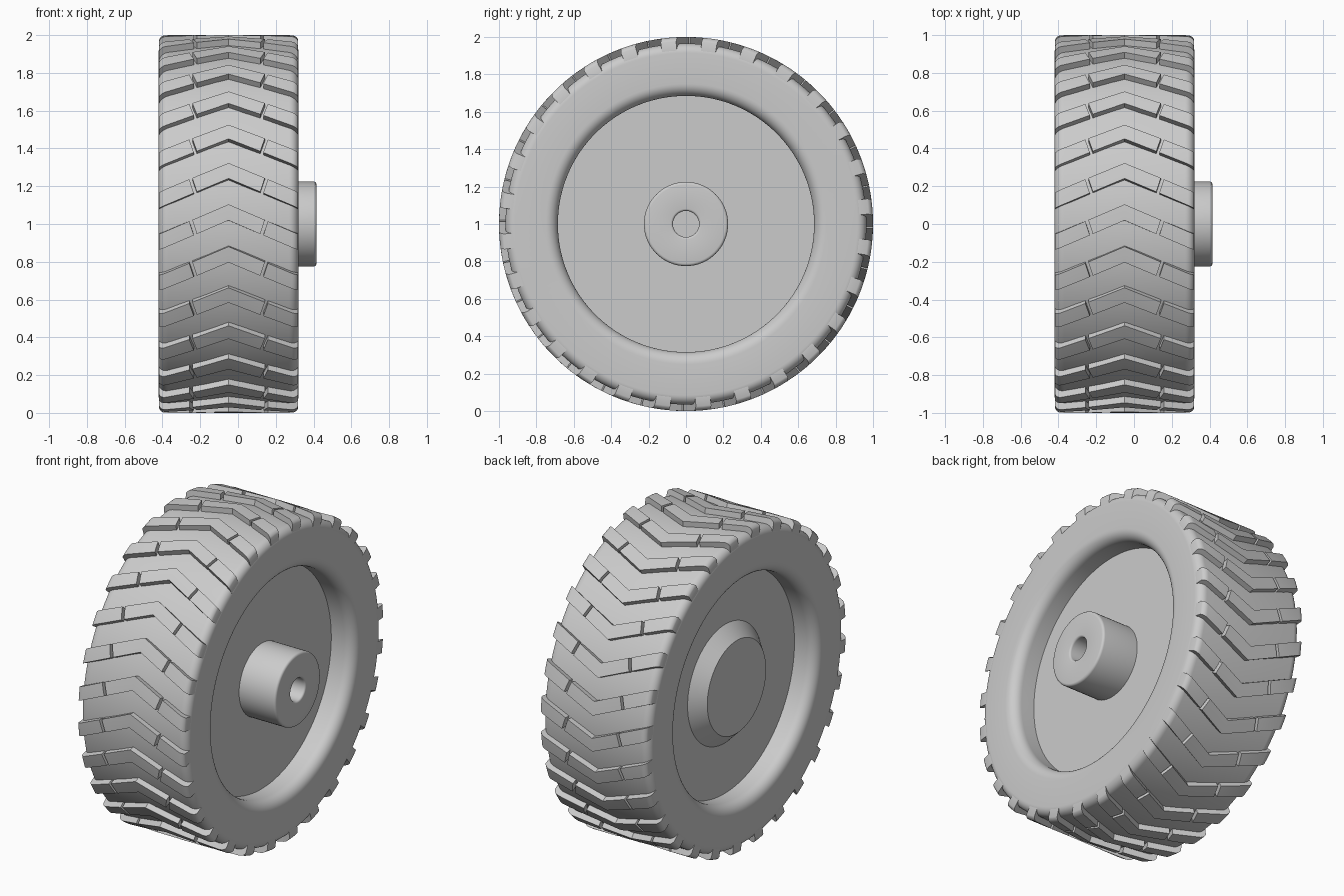
import bpy, bmesh, math

cube = bpy.data.objects.get("Cube")
if cube:
    bpy.data.objects.remove(cube)

MID = -0.05        # tyre centre along the axle
HALF = 0.37        # half the tyre width
ROWS = 28          # tread rows around the tyre
SLOPE = 0.43       # backward sweep of the chevrons
BLOCK = 0.085      # tread bar width, as an angle

grey = bpy.data.materials.new("light_grey")
grey.use_nodes = True
grey.diffuse_color = (0.6, 0.6, 0.6, 1)
grey.node_tree.nodes["Principled BSDF"].inputs["Base Color"].default_value = (0.6, 0.6, 0.6, 1)


def finish(name, bm):
    """Turn a bmesh into an object, smooth with sharp edges kept."""
    bmesh.ops.remove_doubles(bm, verts=bm.verts, dist=0.0001)
    bmesh.ops.recalc_face_normals(bm, faces=bm.faces)
    for f in bm.faces:
        f.smooth = True
    for e in bm.edges:
        e.smooth = e.calc_face_angle(0) < math.radians(32)
    mesh = bpy.data.meshes.new(name)
    bm.to_mesh(mesh)
    bm.free()
    mesh.materials.append(grey)
    obj = bpy.data.objects.new(name, mesh)
    obj.location.z = 1
    bpy.context.collection.objects.link(obj)
    return obj


def arc(x, r, radius, start, end, steps=8):
    """Rounded corner as (x, radius) points; 0 degrees is +x, 90 outward."""
    angles = [math.radians(start + (end - start) * i / steps) for i in range(steps + 1)]
    return [(x + radius * math.cos(a), r + radius * math.sin(a)) for a in angles]


def lathe(name, profile, closed=False, steps=128):
    """Spin an (x, radius) profile around the axle."""
    bm = bmesh.new()
    verts = [bm.verts.new((x, 0, r)) for x, r in profile]
    edges = [bm.edges.new(pair) for pair in zip(verts, verts[1:])]
    if closed:
        edges.append(bm.edges.new((verts[-1], verts[0])))
    bmesh.ops.spin(bm, geom=verts + edges, cent=(0, 0, 0), axis=(1, 0, 0),
                   angle=math.tau, steps=steps)
    return finish(name, bm)


# Tyre carcass: rounded shoulders outside, rounded lips around the recess
right, left = MID + HALF, MID - HALF
SHOULDER, LIP = 0.05, 0.065
tyre = arc(right - SHOULDER, 0.965 - SHOULDER, SHOULDER, 90, 0)
tyre += arc(right - LIP, 0.685 + LIP, LIP, 0, -90)
tyre += arc(left + LIP, 0.685 + LIP, LIP, -90, -180)
tyre += arc(left + SHOULDER, 0.965 - SHOULDER, SHOULDER, 180, 90)
lathe("tyre", tyre, closed=True)

# Wheel disc, axle boss with a bore, and tapered cap on the other side
lathe("wheel_disc", [(0.165, 0), (0.165, 0.69), (-0.27, 0.69), (-0.27, 0)])
boss = [(0.15, 0.225)] + arc(0.4, 0.21, 0.015, 90, 0, 4)
boss += arc(0.403, 0.082, 0.012, 0, -90, 4) + [(0.2, 0.07), (0.2, 0)]
lathe("axle_boss", boss, steps=64)
lathe("hub_cap", [(-0.26, 0.37), (-0.27, 0.37), (-0.35, 0.29), (-0.35, 0)], steps=96)


def crown(u):
    """Outer tread radius, rolling over at the shoulder."""
    over = max(0, abs(u) - 0.335)
    return 0.965 + math.sqrt(max(0, 0.035 ** 2 - over ** 2))


def tread_bar(bm, angle, stations):
    """One bar; stations give the start and end offset of each cross line."""
    rings = []
    for low_u, high_u in stations:
        top, bottom = [], []
        for t in (0, 0.5, 1):
            u = low_u + (high_u - low_u) * t
            a = angle + BLOCK * t - SLOPE * abs(u)
            for row, r in ((top, crown(u)), (bottom, 0.92)):
                row.append(bm.verts.new((MID + u, -r * math.cos(a), r * math.sin(a))))
        rings.append(top + bottom[::-1])
    for a, b in zip(rings, rings[1:]):
        for i in range(len(a)):
            j = (i + 1) % len(a)
            bm.faces.new((a[i], a[j], b[j], b[i]))
    bm.faces.new(rings[0])
    bm.faces.new(rings[-1])


# Tread: centre chevrons and slanted shoulder bars, split by narrow slits
slit_in, slit_out = (0.168, 0.192), (0.184, 0.208)
centre = [(-slit_in[0], -slit_in[1]), (0, 0), slit_in]
shoulder = [slit_out] + [(u, u) for u in (0.335, 0.347, 0.357, 0.364, 0.368)]
chevrons, bars = bmesh.new(), bmesh.new()
for n in range(ROWS):
    angle = math.radians(1.1) + math.tau * n / ROWS
    tread_bar(chevrons, angle, centre)
    for side in (-1, 1):
        tread_bar(bars, angle, [(side * a, side * b) for a, b in shoulder])
finish("tread_chevrons", chevrons)
finish("tread_shoulder_bars", bars)
